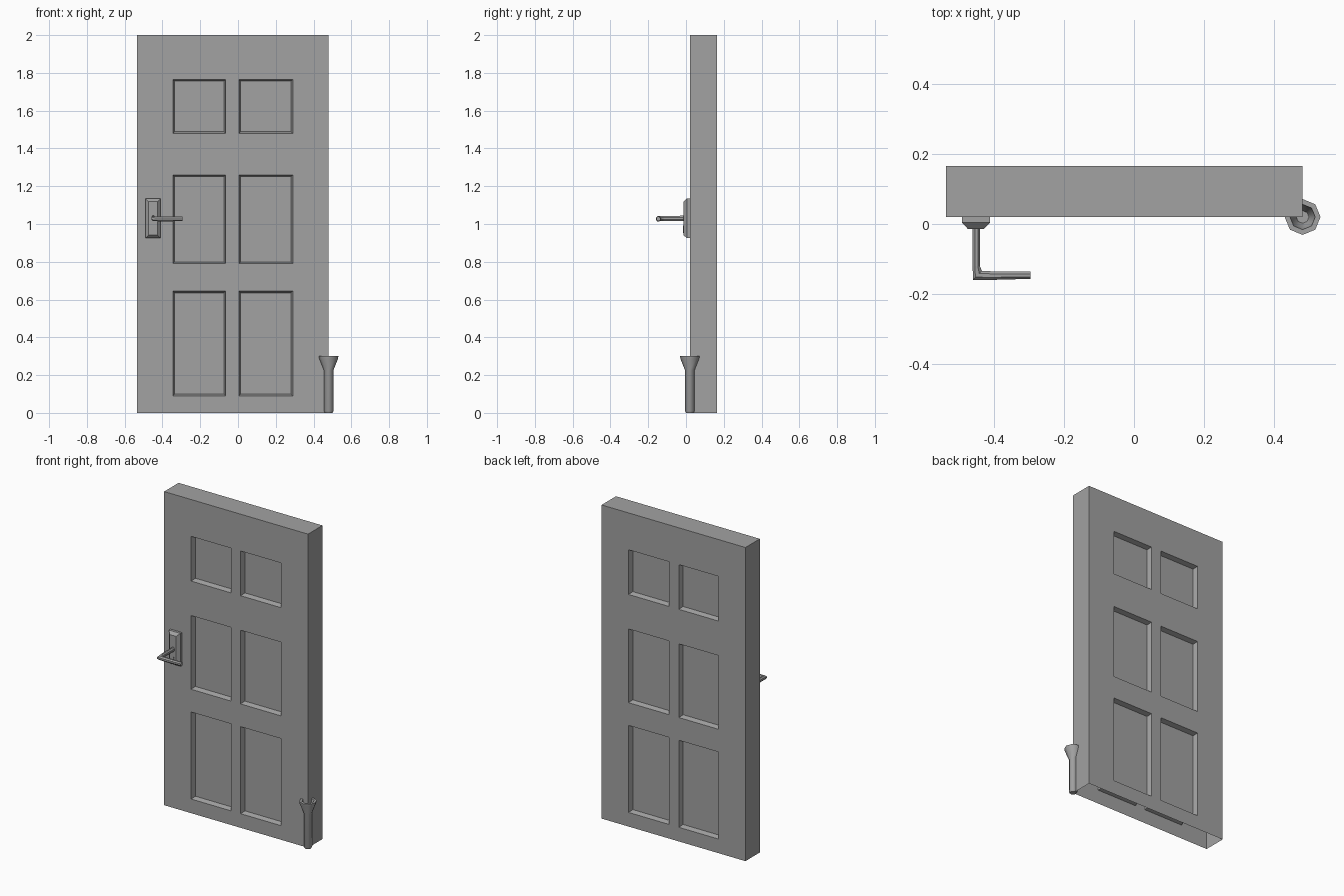
import bpy, bmesh, math
from mathutils import Vector

cube = bpy.data.objects.get("Cube")
if cube:
    bpy.data.objects.remove(cube, do_unlink=True)

grey = bpy.data.materials.new("plain_grey")
grey.use_nodes = True
grey.diffuse_color = (0.36, 0.36, 0.36, 1)
grey.node_tree.nodes["Principled BSDF"].inputs["Base Color"].default_value = grey.diffuse_color


def finish(bm, name, smooth=None):
    mesh = bpy.data.meshes.new(name)
    bm.to_mesh(mesh)
    bm.free()
    mesh.materials.append(grey)
    obj = bpy.data.objects.new(name, mesh)
    bpy.context.collection.objects.link(obj)
    if smooth:
        bpy.ops.object.select_all(action='DESELECT')
        obj.select_set(True)
        bpy.context.view_layer.objects.active = obj
        bpy.ops.object.shade_smooth_by_angle(angle=math.radians(smooth))
    return obj


def loft(rings, name, cap_start=True, cap_end=True, smooth=None):
    """Skin a list of equal-length point rings."""
    bm = bmesh.new()
    loops = [[bm.verts.new(p) for p in ring] for ring in rings]
    n = len(loops[0])
    for a, b in zip(loops, loops[1:]):
        for i in range(n):
            j = (i + 1) % n
            bm.faces.new((a[i], a[j], b[j], b[i]))
    if cap_start:
        bm.faces.new(loops[0][::-1])
    if cap_end:
        bm.faces.new(loops[-1])
    bmesh.ops.recalc_face_normals(bm, faces=bm.faces)
    return finish(bm, name, smooth)


# Door leaf: hollow shell, open underneath, with six sunken panels on each side
XS = [-0.535, -0.345, -0.065, 0.005, 0.29, 0.48]
ZS = [0, 0.09, 0.645, 0.79, 1.26, 1.48, 1.765, 2]
FRONT, BACK = 0.02, 0.165
bm = bmesh.new()
grids, panels = [], []
for y in (FRONT, BACK):
    grid = [[bm.verts.new((x, y, z)) for z in ZS] for x in XS]
    grids.append(grid)
    for i in range(len(XS) - 1):
        for k in range(len(ZS) - 1):
            quad = [grid[i][k], grid[i + 1][k], grid[i + 1][k + 1], grid[i][k + 1]]
            face = bm.faces.new(quad if y == FRONT else quad[::-1])
            if i % 2 and k % 2:
                panels.append(face)
f, b = grids
for k in range(len(ZS) - 1):
    bm.faces.new((b[0][k], f[0][k], f[0][k + 1], b[0][k + 1]))
    bm.faces.new((f[-1][k], b[-1][k], b[-1][k + 1], f[-1][k + 1]))
for i in range(len(XS) - 1):
    bm.faces.new((f[i][-1], f[i + 1][-1], b[i + 1][-1], b[i][-1]))
bm.normal_update()
bmesh.ops.inset_individual(bm, faces=panels, thickness=0.013, depth=-0.03)
finish(bm, "door_leaf")


# Handle plate with bevelled front
def plate_ring(y, inset):
    w, h = 0.04 - inset, 0.105 - inset
    return [(-0.45 + sx * w, y, 1.03 + sz * h) for sx, sz in ((-1, -1), (1, -1), (1, 1), (-1, 1))]


loft([plate_ring(0.022, 0), plate_ring(0.004, 0), plate_ring(-0.014, 0.017)], "handle_plate")


# Keyhole outline on the plate
def key_ring(y, s):
    return [(-0.45 + 0.008 * s * math.cos(t * math.pi / 4), y,
             0.972 + 0.02 * s * math.sin(t * math.pi / 4)) for t in range(8)]


loft([key_ring(-0.012, 1), key_ring(-0.016, 1), key_ring(-0.016, 0.7), key_ring(-0.012, 0.7)],
     "keyhole", cap_start=False)


# Lever: octagonal bar, mitred at the elbow, tapering to its tip
def bar_ring(centre, side, r, height):
    c, s = Vector(centre), Vector(side)
    return [c + s * (r * math.cos(a)) + Vector((0, 0, height * math.sin(a)))
            for a in (math.pi / 8 + t * math.pi / 4 for t in range(8))]


loft([bar_ring((-0.449, -0.010, 1.03), (1, 0, 0), 0.011, 0.015),
      bar_ring((-0.449, -0.120, 1.03), (1, 0, 0), 0.011, 0.014),
      bar_ring((-0.446, -0.146, 1.028), (1, 1, 0), 0.014, 0.014),
      bar_ring((-0.400, -0.147, 1.027), (0, 1, 0), 0.013, 0.014),
      bar_ring((-0.295, -0.146, 1.027), (0, 1, 0), 0.011, 0.013)], "handle_lever")


# Floor post: octagonal shaft flaring into an open cup around the door corner
def post_ring(r, z):
    return [(0.48 + r * math.cos(t * math.pi / 4), 0.02 + r * math.sin(t * math.pi / 4), z)
            for t in range(8)]


profile = [(0.02, 0), (0.025, 0.01), (0.025, 0.225), (0.05, 0.288), (0.051, 0.3),
           (0.036, 0.3), (0.032, 0.275), (0.018, 0.235)]
loft([post_ring(r, z) for r, z in profile], "floor_post", smooth=50)
